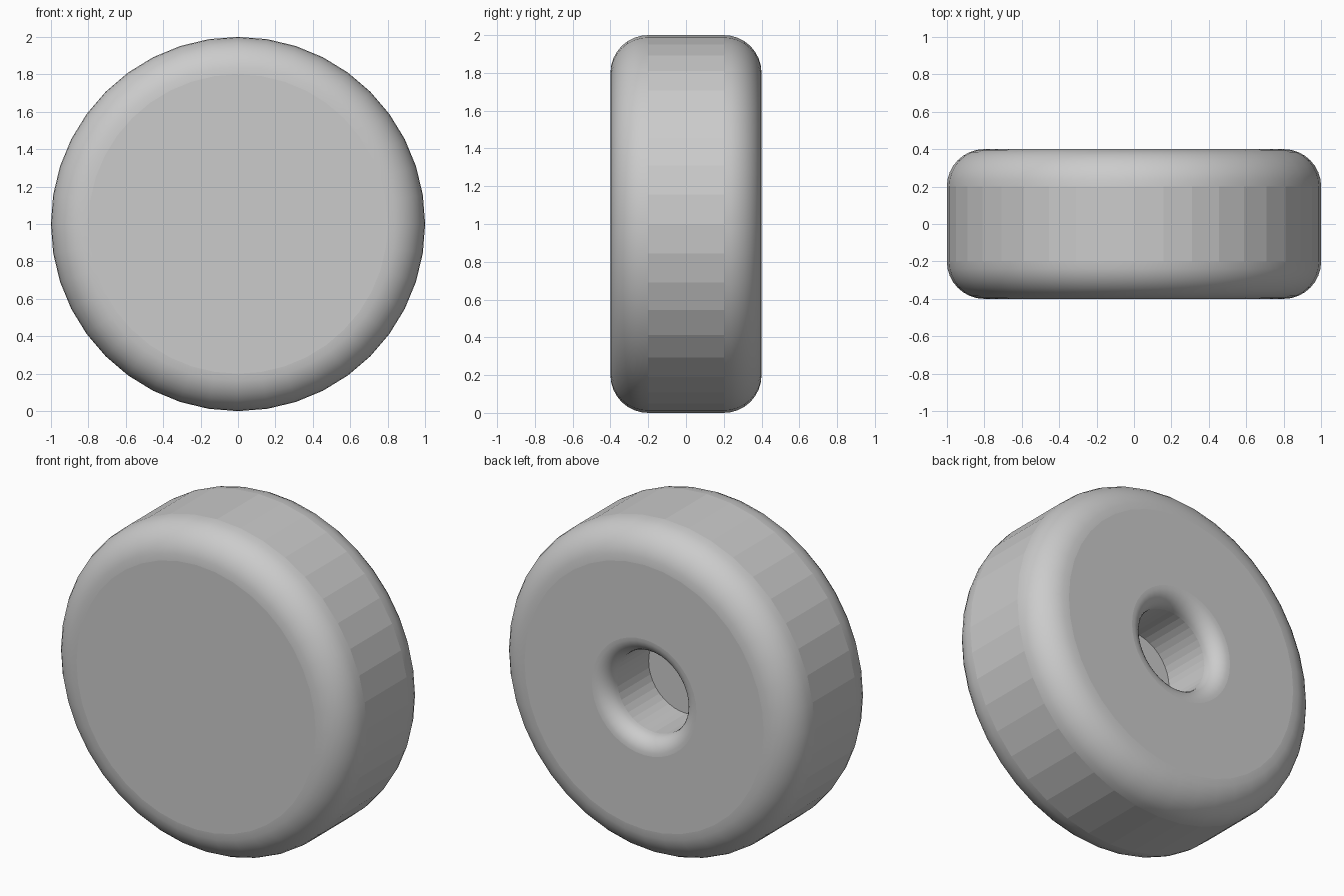
import bpy, bmesh, math

if "Cube" in bpy.data.objects:
    bpy.data.objects.remove(bpy.data.objects["Cube"], do_unlink=True)

SIDES = 40
STEPS = 8

grey = bpy.data.materials.new("plain grey")
grey.use_nodes = True
grey.diffuse_color = (0.6, 0.6, 0.6, 1)
grey.node_tree.nodes["Principled BSDF"].inputs["Base Color"].default_value = (0.6, 0.6, 0.6, 1)


def arc(radius, depth, size, start, end):
    """Quarter round as (radius, y) points."""
    angles = [math.radians(start + (end - start) * i / STEPS) for i in range(STEPS + 1)]
    return [(radius + size * math.cos(a), depth + size * math.sin(a)) for a in angles]


# Half section: front shoulder, back shoulder, bore lip, bore floor
front = arc(0.8, -0.2, 0.2, -90, 0)
back = arc(0.8, 0.2, 0.2, 0, 90)
lip = arc(0.35, 0.3, 0.1, 90, 180)
profile = front + back + lip + [(0.25, 0.0)]
rounded = set()
for first in (0, STEPS + 1, 2 * STEPS + 2):
    rounded.update(range(first, first + STEPS))

# Revolve the section about the axle
bm = bmesh.new()
rings = []
for r, y in profile:
    ring = []
    for k in range(SIDES):
        a = 2 * math.pi * k / SIDES
        ring.append(bm.verts.new((r * math.cos(a), y, 1 + r * math.sin(a))))
    rings.append(ring)
for i in range(len(rings) - 1):
    for k in range(SIDES):
        n = (k + 1) % SIDES
        face = bm.faces.new((rings[i][k], rings[i][n], rings[i + 1][n], rings[i + 1][k]))
        face.smooth = i in rounded

# Closed front face and bore floor
bm.faces.new(rings[0])
bm.faces.new(rings[-1])
bmesh.ops.recalc_face_normals(bm, faces=bm.faces)

mesh = bpy.data.meshes.new("wheel")
bm.to_mesh(mesh)
bm.free()
mesh.materials.append(grey)
bpy.context.collection.objects.link(bpy.data.objects.new("wheel", mesh))
